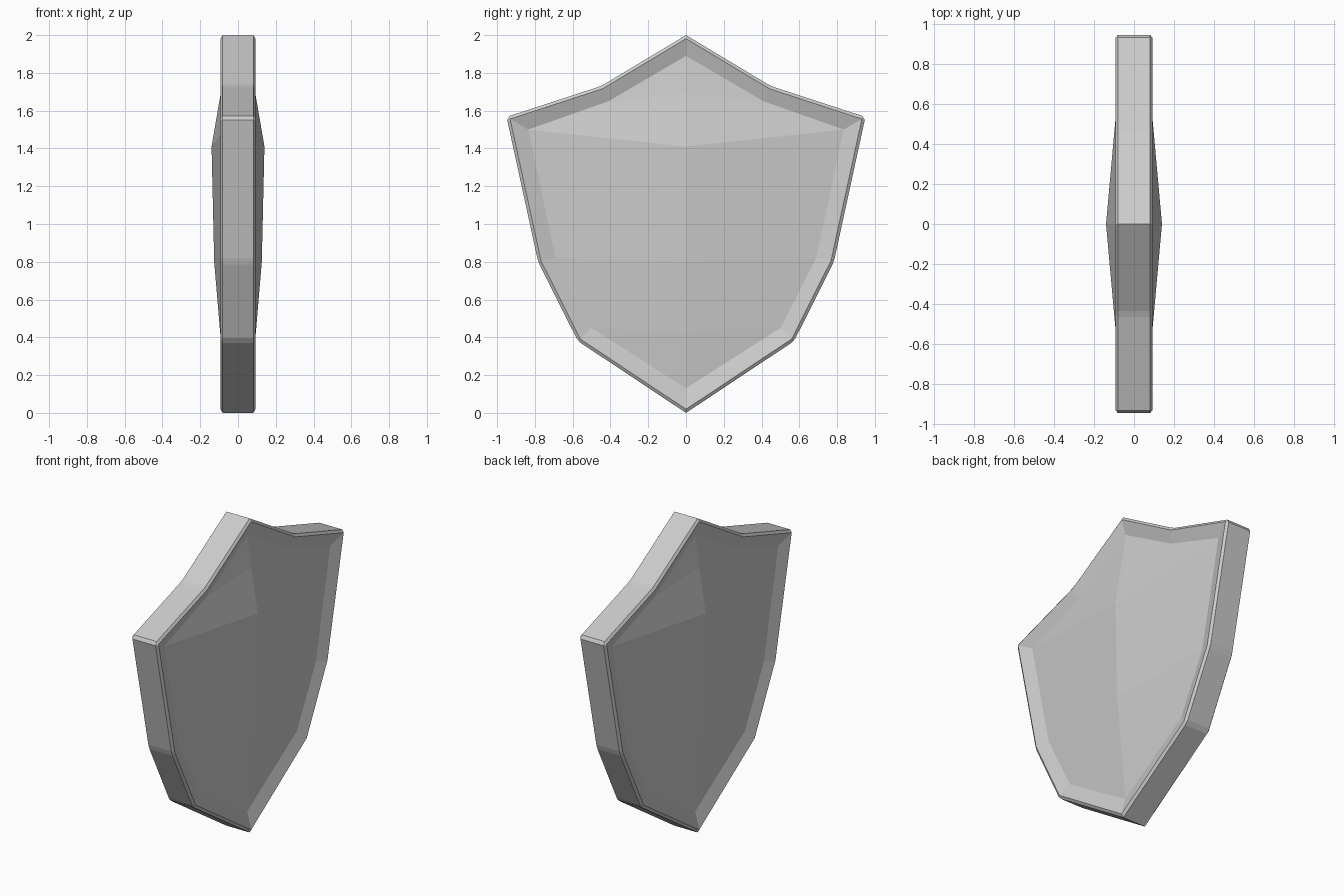
import bpy, bmesh

if "Cube" in bpy.data.objects:
    bpy.data.objects.remove(bpy.data.objects["Cube"])

# Half profiles as (depth, y, z), running from the top tip to the bottom tip
RIM = [(0.098, y, z) for y, z in
       [(0, 2.0), (0.45, 1.73), (0.95, 1.567), (0.783, 0.80), (0.572, 0.38), (0, 0.0)]]
PANEL = [(0.065, y, z) for y, z in
         [(0, 1.89), (0.41, 1.65), (0.835, 1.50), (0.69, 0.82), (0.50, 0.45), (0, 0.13)]]
RIDGE = [PANEL[0], (0.092, 0, 1.69), (0.14, 0, 1.41),
         (0.126, 0, 0.80), (0.095, 0, 0.43), PANEL[5]]

bm = bmesh.new()
cache = {}


def vert(p, sx, sy):
    key = (round(p[0] * sx, 4), round(p[1] * sy, 4) + 0.0, round(p[2], 4))
    if key not in cache:
        cache[key] = bm.verts.new(key)
    return cache[key]


def face(verts):
    bm.faces.new(list(dict.fromkeys(verts)))


bevel_edges = []
for sy in (1, -1):
    for i in range(5):
        # dished rim and ridged panel on both broad sides
        for sx in (1, -1):
            o, p, r = ([vert(q, sx, sy) for q in ring[i:i + 2]]
                       for ring in (RIM, PANEL, RIDGE))
            face([o[0], o[1], p[1], p[0]])
            face([p[0], p[1], r[1], r[0]])
            bevel_edges.append(bm.edges.get(o))
        # edge wall joining the two sides
        a, b = RIM[i], RIM[i + 1]
        face([vert(a, 1, sy), vert(b, 1, sy), vert(b, -1, sy), vert(a, -1, sy)])
    # corners of the wall between the tips
    for q in RIM[1:5]:
        bevel_edges.append(bm.edges.get([vert(q, 1, sy), vert(q, -1, sy)]))

bmesh.ops.recalc_face_normals(bm, faces=bm.faces[:])
bmesh.ops.bevel(bm, geom=bevel_edges, offset=0.017, offset_type='OFFSET',
                segments=1, profile=0.5, affect='EDGES', clamp_overlap=True)
bmesh.ops.recalc_face_normals(bm, faces=bm.faces[:])

mesh = bpy.data.meshes.new("shield")
bm.to_mesh(mesh)
bm.free()
shield = bpy.data.objects.new("shield", mesh)
bpy.context.collection.objects.link(shield)
